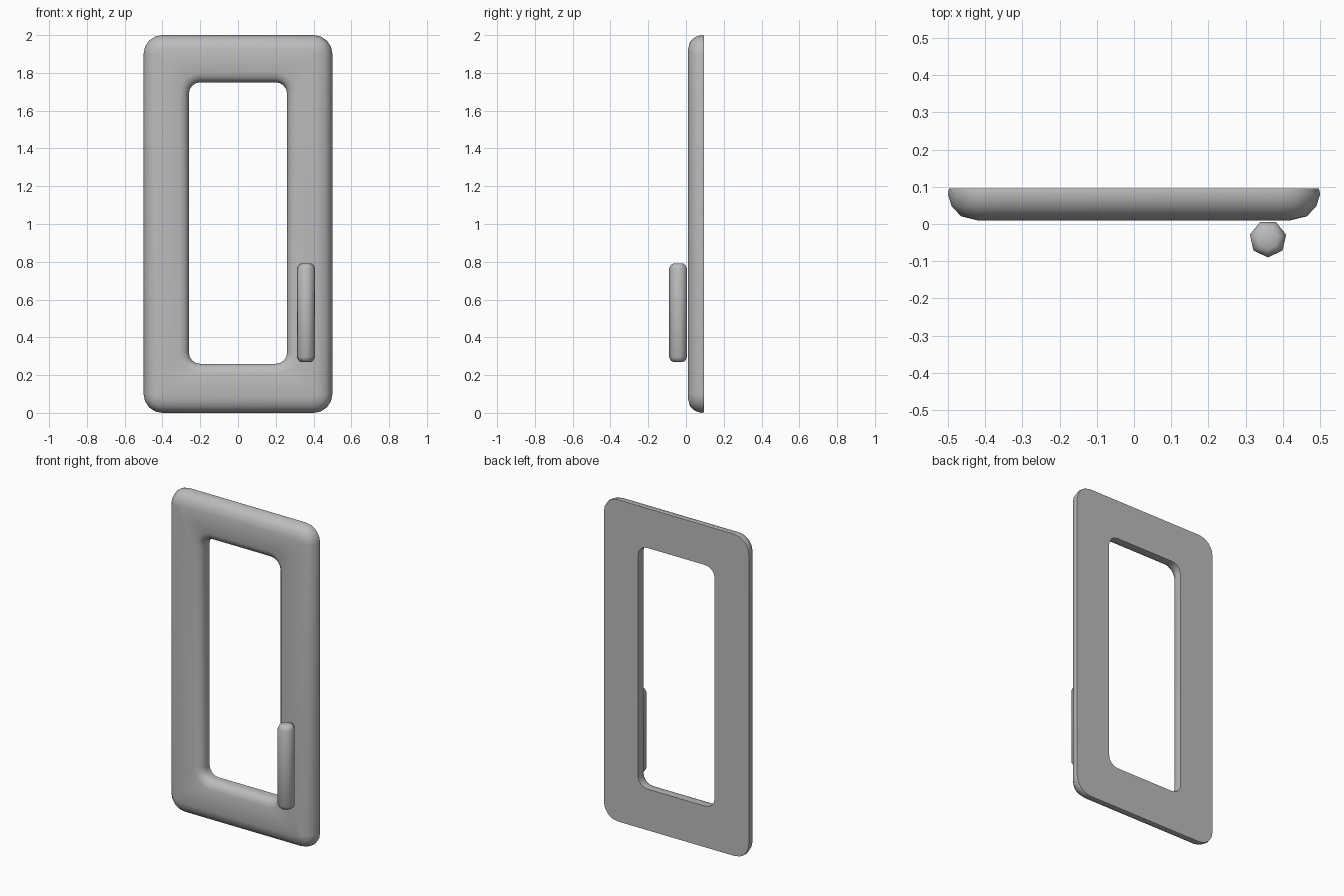
import bpy, bmesh, math

cube = bpy.data.objects.get("Cube")
if cube:
    bpy.data.objects.remove(cube, do_unlink=True)

grey = bpy.data.materials.new("plain_grey")
grey.use_nodes = True
colour = (0.5, 0.5, 0.5, 1)
grey.diffuse_color = colour
grey.node_tree.nodes["Principled BSDF"].inputs["Base Color"].default_value = colour


def rounded_rect(hw, hh, r, y, zc, segs=4):
    """Upright rounded rectangle outline at depth y."""
    pts = []
    for k, (sx, sz) in enumerate([(1, 1), (-1, 1), (-1, -1), (1, -1)]):
        for i in range(segs + 1):
            a = math.pi / 2 * (k + i / segs)
            pts.append((sx * (hw - r) + r * math.cos(a), y,
                        zc + sz * (hh - r) + r * math.sin(a)))
    return pts


def loft(name, rings, closed, angle):
    """Skin a list of matching rings, either round in a loop or capped."""
    bm = bmesh.new()
    loops = [[bm.verts.new(p) for p in ring] for ring in rings]
    n = len(loops[0])
    pairs = list(zip(loops, loops[1:]))
    if closed:
        pairs.append((loops[-1], loops[0]))
    else:
        bm.faces.new(loops[0])
        bm.faces.new(loops[-1])
    for a, b in pairs:
        for i in range(n):
            j = (i + 1) % n
            bm.faces.new((a[i], a[j], b[j], b[i]))
    bmesh.ops.recalc_face_normals(bm, faces=bm.faces)
    mesh = bpy.data.meshes.new(name)
    bm.to_mesh(mesh)
    bm.free()
    mesh.materials.append(grey)
    obj = bpy.data.objects.new(name, mesh)
    bpy.context.collection.objects.link(obj)
    bpy.ops.object.select_all(action="DESELECT")
    obj.select_set(True)
    bpy.context.view_layer.objects.active = obj
    bpy.ops.object.shade_smooth_by_angle(angle=math.radians(angle))


# Frame: outer edge from back to front, then inner edge from front to back
outer = [(0.003, 0.095), (0, 0.08), (0.01, 0.048), (0.035, 0.021), (0.078, 0.01)]
inner = [(0.05, 0.01), (0.022, 0.02), (0.006, 0.037), (0, 0.06), (0.002, 0.095)]
rings = [rounded_rect(0.5 - d, 1 - d, 0.1 - d, y, 1) for d, y in outer]
rings += [rounded_rect(0.26 + d, 0.745 + d, 0.06 + d, y, 1.005) for d, y in inner]
loft("frame", rings, True, 50)

# Handle: seven-sided bar with rounded ends
half = [(0.26, 0.028), (0.253, 0.041), (0.235, 0.05)]
profile = [(-h, r) for h, r in half] + [(h, r) for h, r in reversed(half)]
rings = [[(0.36 + r * math.sin(math.tau * i / 7),
           -0.04 - r * math.cos(math.tau * i / 7), 0.53 + h) for i in range(7)]
         for h, r in profile]
loft("handle", rings, False, 60)
